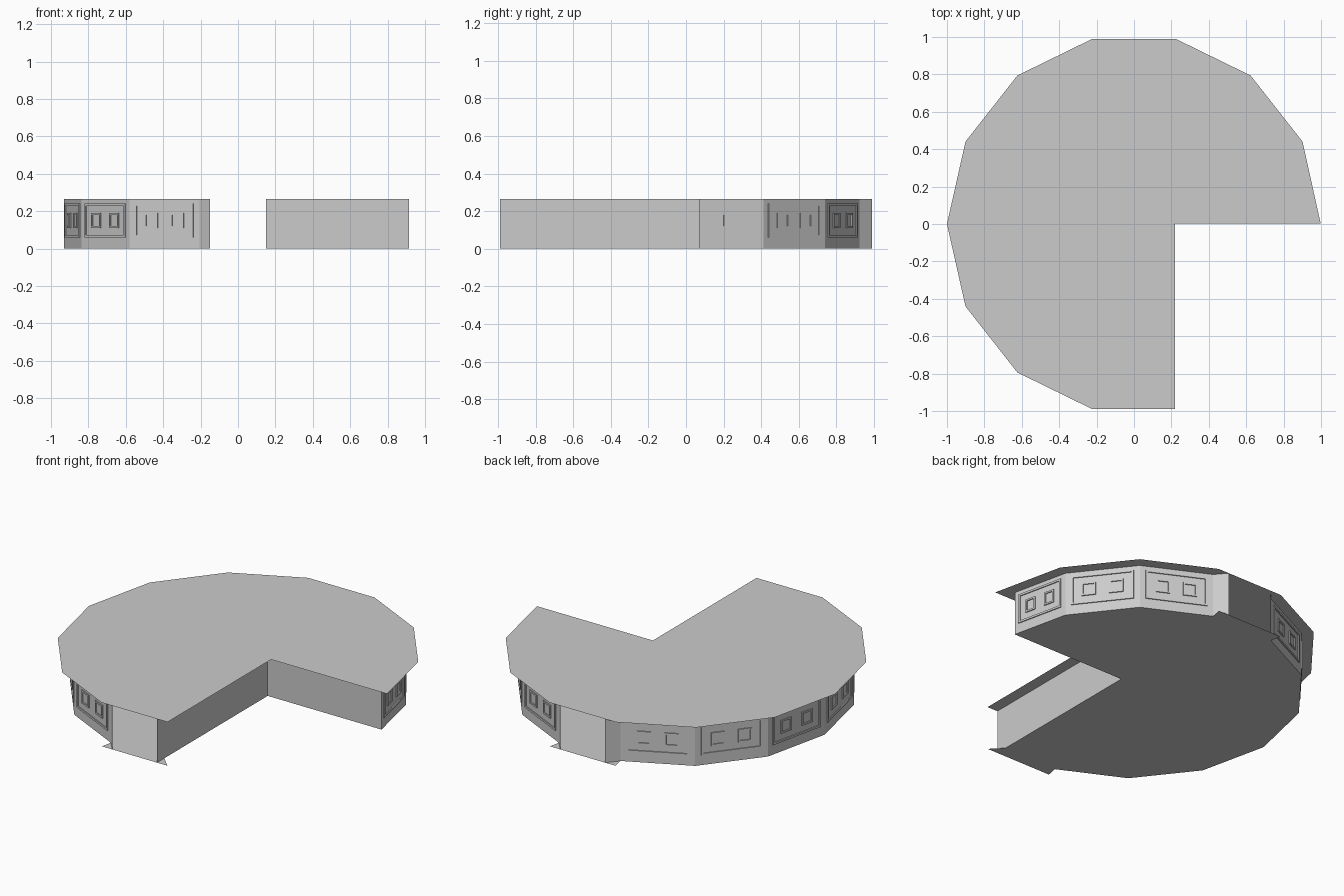
import bpy, math
from mathutils import Vector

if "Cube" in bpy.data.objects:
    bpy.data.objects.remove(bpy.data.objects["Cube"])

H = 0.265          # deck height
SIDES = 14


def ring_point(k, rx, ry):
    a = 2 * math.pi * k / SIDES
    return (rx * math.cos(a), ry * math.sin(a))


def make_object(name, verts, faces):
    mesh = bpy.data.meshes.new(name)
    mesh.from_pydata([tuple(v) for v in verts], [], faces)
    mesh.update()
    obj = bpy.data.objects.new(name, mesh)
    bpy.context.collection.objects.link(obj)
    return obj


def sheet(name, outline, z, up=True):
    idx = list(range(len(outline)))
    make_object(name, [(x, y, z) for x, y in outline], [idx if up else idx[::-1]])


def walls(name, path):
    verts = [(x, y, z) for x, y in path for z in (0, H)]
    faces = [(2 * i, 2 * i + 2, 2 * i + 3, 2 * i + 1) for i in range(len(path) - 1)]
    make_object(name, verts, faces)


def add_frame(verts, faces, origin, u, n, rect, width, proud):
    """Raised rectangular frame on a wall; rect is (u0, u1, z0, z1)."""
    u0, u1, z0, z1 = rect
    base = len(verts)
    for inset, d in ((0, 0), (0, proud), (width, proud), (width, 0)):
        for s, z in ((u0 + inset, z0 + inset), (u1 - inset, z0 + inset),
                     (u1 - inset, z1 - inset), (u0 + inset, z1 - inset)):
            verts.append(origin + u * s + n * d + Vector((0, 0, z)))
    for r in range(3):
        for i in range(4):
            j = (i + 1) % 4
            faces.append((base + 4 * r + i, base + 4 * r + j,
                          base + 4 * r + 4 + j, base + 4 * r + 4 + i))


def panel(name, a, b):
    a, b = Vector((*a, 0)), Vector((*b, 0))
    length = (b - a).length
    u = (b - a).normalized()
    n = u.cross(Vector((0, 0, 1)))
    verts, faces = [], []
    add_frame(verts, faces, a, u, n, (0.08 * length, 0.92 * length, 0.06, 0.24), 0.012, 0.006)
    for f0, f1 in ((0.22, 0.41), (0.59, 0.78)):
        add_frame(verts, faces, a, u, n, (f0 * length, f1 * length, 0.11, 0.19), 0.01, 0.006)
    make_object(name, verts, faces)


# Outer deck outline with one quarter cut away
RY = 1.0155
roof = [ring_point(k, 1.0, RY) for k in range(0, 12)][:11]
roof[-1] = (-0.2225, -0.99)
roof += [(0.22, -0.99), (0.22, 0.003)]
roof[0] = (0.998, 0.003)
sheet("roof_deck", roof, H)

# Inset wall corners
inner = [ring_point(k, 0.93, 0.947) for k in range(SIDES)]
right_arc = [(0.914, 0.07)] + inner[1:4]
left_arc = inner[4:11]

# Walls, split by the open doorways at front and back
walls("right_wall", [(0.15, -0.99), (0.15, 0.07)] + right_arc + [(0.15, 0.99)])
walls("left_wall", [(-0.15, 0.99)] + left_arc + [(-0.15, -0.99)])

# Floor sheet, widened at the two doorways
floor = [(0.15, -0.92), (0.15, 0.07)] + right_arc + [(0.22, 0.99), (-0.22, 0.99)]
floor += left_arc + [(-0.22, -0.99), (0.22, -0.99)]
sheet("floor", floor, 0, up=False)

# Framed panels with two windows on each outer facet
for side, arc in (("right", right_arc), ("left", left_arc)):
    for i in range(len(arc) - 1):
        panel(f"{side}_panel_{i + 1}", arc[i], arc[i + 1])
